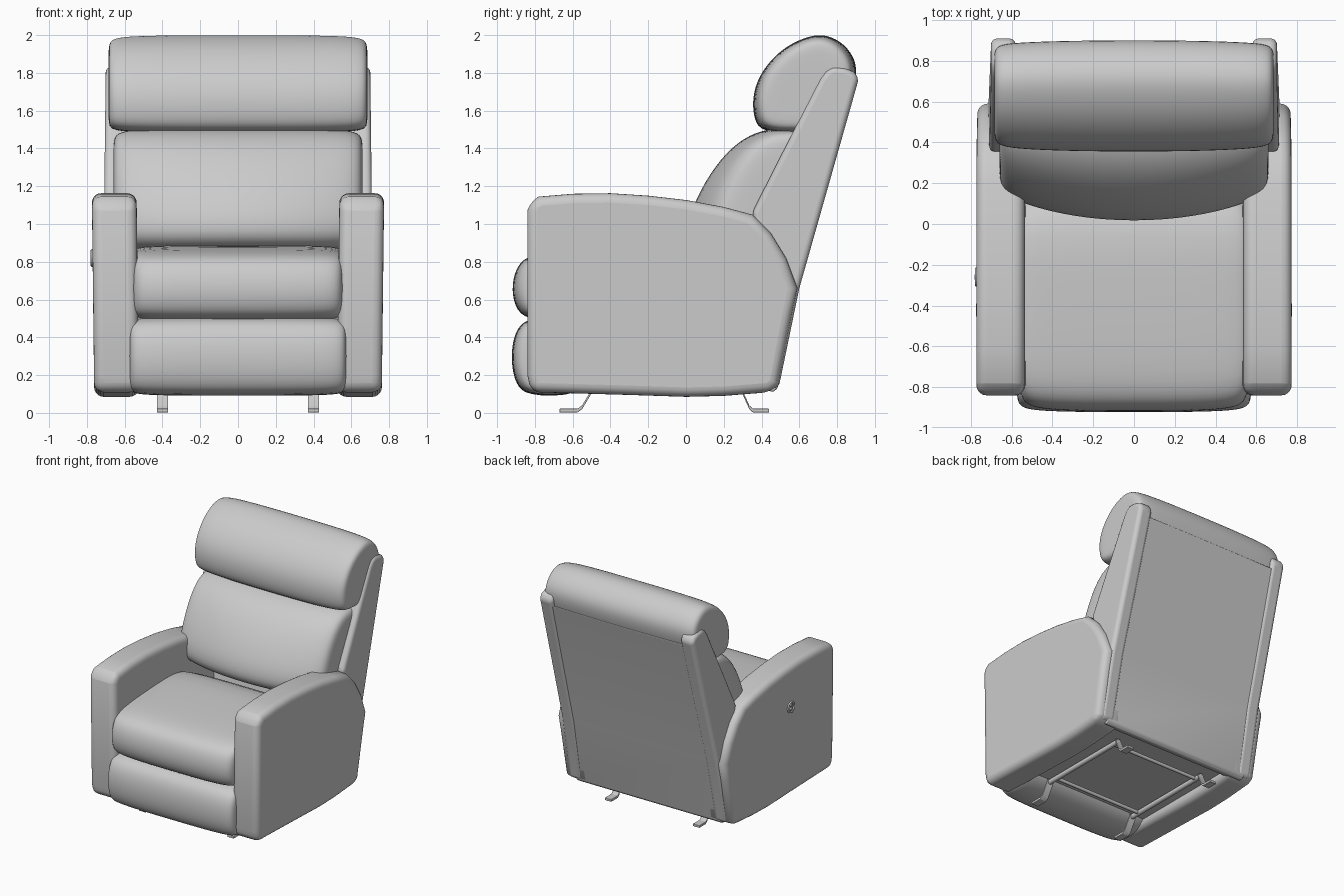
import bpy, bmesh, math
from mathutils import Vector

cube = bpy.data.objects.get("Cube")
if cube:
    bpy.data.objects.remove(cube, do_unlink=True)

grey = bpy.data.materials.new("grey upholstery")
grey.use_nodes = True
COLOUR = (0.6, 0.6, 0.6, 1)
grey.diffuse_color = COLOUR
grey.node_tree.nodes["Principled BSDF"].inputs["Base Color"].default_value = COLOUR


def loft(name, rings):
    """Join matching rings of points and cap both ends."""
    bm = bmesh.new()
    loops = [[bm.verts.new(p) for p in ring] for ring in rings]
    for a, b in zip(loops, loops[1:]):
        for i in range(len(a)):
            j = (i + 1) % len(a)
            bm.faces.new((a[i], a[j], b[j], b[i]))
    bm.faces.new(loops[0])
    bm.faces.new(loops[-1])
    bmesh.ops.recalc_face_normals(bm, faces=bm.faces)
    mesh = bpy.data.meshes.new(name)
    bm.to_mesh(mesh)
    bm.free()
    ob = bpy.data.objects.new(name, mesh)
    bpy.context.collection.objects.link(ob)
    mesh.materials.append(grey)
    return ob


def smooth(ob, angle=40):
    bpy.ops.object.select_all(action='DESELECT')
    ob.select_set(True)
    bpy.context.view_layer.objects.active = ob
    bpy.ops.object.shade_smooth_by_angle(angle=math.radians(angle))


def cushion(name, width, pivot, profile, crown=0.0):
    """Plump pad: a side profile lofted across x, shrinking to its ends."""
    half = [(0, 1), (.45, 1), (.8, .985), (.95, .95), (1, .86), (1, .6)]
    stations = [(-t, s) for t, s in half[:0:-1]] + half
    py, pz = pivot
    rings = []
    for t, s in stations:
        sy = s * (1 - crown * t * t)
        rings.append([(t * width, py + (y - py) * sy, pz + (z - pz) * s)
                      for y, z in profile])
    ob = loft(name, rings)
    sub = ob.modifiers.new("soft", 'SUBSURF')
    sub.levels = sub.render_levels = 2
    for p in ob.data.polygons:
        p.use_smooth = True
    return ob


def slab(name, x0, x1, profile, bevel, lean=0.0):
    """Bevelled side profile between two x planes; lean tilts it with height."""
    rings = [[(x + lean * (z - 1) * (1 if x > 0 else -1), y, z) for y, z in profile]
             for x in (x0, x1)]
    ob = loft(name, rings)
    mod = ob.modifiers.new("round", 'BEVEL')
    mod.width = bevel
    mod.segments = 5
    mod.limit_method = 'ANGLE'
    mod.angle_limit = math.radians(35)
    smooth(ob)
    return ob


def rod(name, points, radius, flat=1.0):
    """Bar of octagonal section along a path of points."""
    curve = bpy.data.curves.new(name, 'CURVE')
    curve.dimensions = '3D'
    curve.bevel_depth = radius
    curve.bevel_resolution = 2
    curve.use_fill_caps = True
    line = curve.splines.new('POLY')
    line.points.add(len(points) - 1)
    for p, co in zip(line.points, points):
        p.co = (*co, 1)
    curve.materials.append(grey)
    ob = bpy.data.objects.new(name, curve)
    bpy.context.collection.objects.link(ob)
    return ob


# Seat, footrest, back and head cushions
cushion("seat_cushion", .56, (-.3, .68),
        [(.2, .5), (-.4, .48), (-.82, .48), (-.9, .54), (-.925, .65), (-.905, .76),
         (-.85, .83), (-.7, .865), (-.3, .885), (.2, .9)])
cushion("footrest_pad", .575, (-.55, .3),
        [(-.45, .09), (-.82, .085), (-.89, .13), (-.92, .22), (-.925, .33),
         (-.905, .43), (-.85, .5), (-.7, .515), (-.45, .51)])
cushion("back_cushion", .66, (.6, 1.15),
        [(.45, .82), (.02, .86), (0, 1), (.04, 1.12), (.11, 1.25), (.2, 1.37),
         (.3, 1.455), (.42, 1.505), (.58, 1.51), (.74, 1.48)], crown=.2)
cushion("head_cushion", .685, (.66, 1.72),
        [(.6, 1.48), (.4, 1.485), (.36, 1.55), (.35, 1.65), (.37, 1.75), (.43, 1.85),
         (.52, 1.935), (.62, 1.985), (.72, 2.01), (.82, 1.97), (.89, 1.89),
         (.91, 1.8), (.87, 1.66), (.8, 1.5)], crown=.04)

# Arms and back wings, one on each side
arm_profile = [(-.82, .11), (-.84, .2), (-.84, 1.07), (-.825, 1.12), (-.78, 1.145),
               (-.6, 1.16), (-.4, 1.163), (-.2, 1.15), (0, 1.127), (.2, 1.09),
               (.35, 1.05), (.45, .95), (.53, .82), (.59, .66), (.56, .52),
               (.49, .15), (.45, .11), (.2, .09), (0, .085), (-.3, .095)]
wing_profile = [(.35, 1.06), (.71, 1.77), (.74, 1.81), (.78, 1.835), (.84, 1.825),
                (.89, 1.805), (.915, 1.77), (.6, .66), (.49, .13), (.41, .13), (.42, .7)]
for side, s in (("left", 1), ("right", -1)):
    slab(side + "_arm", s * .535, s * .772, arm_profile, .05, .012)
    slab(side + "_back_wing", s * .59, s * .71, wing_profile, .03, -.012)

# Rear panel and base
slab("back_panel", -.66, .66,
     [(.89, 1.72), (.592, .66), (.485, .13), (.46, .11), (.4, .13), (.45, .7), (.75, 1.7)],
     .01)
slab("base_body", -.58, .58, [(-.75, .16), (-.75, .6), (.46, .6), (.43, .16)], .01)

# Floor frame: bent flat feet joined by rails and cross bars
for side, s in (("left", 1), ("right", -1)):
    x = s * .4
    for end, path in (("front", [(-.67, .012), (-.575, .012), (-.55, .03), (-.49, .13)]),
                      ("rear", [(.44, .012), (.355, .012), (.335, .03), (.29, .13)])):
        lower = [(y, z - .01) for y, z in path]
        upper = [(y, z + .01) for y, z in reversed(path)]
        slab(f"{side}_{end}_foot", x - .03, x + .03, lower + upper, .004)
    rod(side + "_rail", [(x, -.5, .125), (x, .3, .125)], .02)
for name, y in (("front_cross_bar", -.42), ("rear_cross_bar", .24)):
    rod(name, [(-.4, y, .125), (.4, y, .125)], .014)

# Control on the outer face of the right arm
spot = Vector((-.772, -.26, .82))
turn = (0, math.pi / 2, 0)
bpy.ops.mesh.primitive_torus_add(major_radius=.04, minor_radius=.008, major_segments=32,
                                 minor_segments=8, location=spot, rotation=turn)
ring = bpy.context.object
ring.name = "control_ring"
ring.data.materials.append(grey)
smooth(ring, 60)
for name, dz in (("upper_button", .016), ("lower_button", -.016)):
    bpy.ops.mesh.primitive_cylinder_add(vertices=20, radius=.013, depth=.02, rotation=turn,
                                        location=spot + Vector((0, 0, dz)))
    button = bpy.context.object
    button.name = name
    button.data.materials.append(grey)
    smooth(button)
